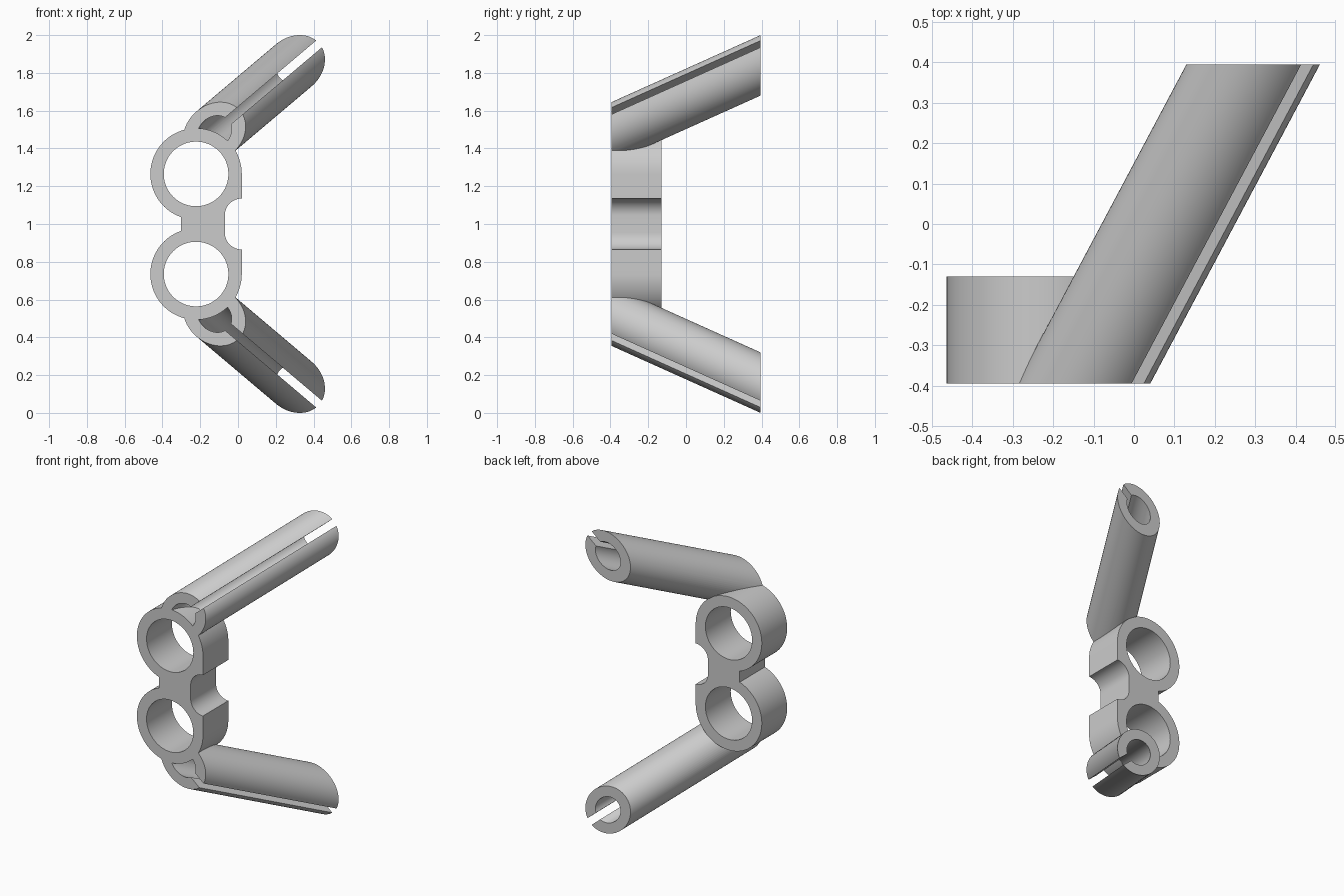
import bpy, bmesh
from math import sin, cos, pi, radians, asin, sqrt, atan2, hypot
from mathutils import Vector

if "Cube" in bpy.data.objects:
    bpy.data.objects.remove(bpy.data.objects["Cube"])

FRONT, DEPTH, BODY_DEPTH = -0.395, 0.79, 0.265
RING_X, RING_Z, RING_R, BORE_R = -0.222, 1.265, 0.242, 0.171

grey = bpy.data.materials.new("plain grey")
grey.use_nodes = True
colour = (0.6, 0.6, 0.6, 1)
grey.diffuse_color = colour
grey.node_tree.nodes["Principled BSDF"].inputs["Base Color"].default_value = colour


def arc(cx, cz, r, start, end, n):
    steps = [start + (end - start) * i / n for i in range(n + 1)]
    return [(cx + r * cos(a), cz + r * sin(a)) for a in steps]


def flip(points):
    """Mirror a profile across the middle height."""
    return [(x, 2 - z) for x, z in points]


def prism(name, profile, y, sweep):
    """Sweep a closed x-z profile along a vector."""
    bm = bmesh.new()
    face = bm.faces.new([bm.verts.new((x, y, z)) for x, z in profile])
    new = bmesh.ops.extrude_face_region(bm, geom=[face], use_keep_orig=True)["geom"]
    bmesh.ops.translate(bm, vec=Vector(sweep),
                        verts=[v for v in new if isinstance(v, bmesh.types.BMVert)])
    bmesh.ops.recalc_face_normals(bm, faces=bm.faces)
    mesh = bpy.data.meshes.new(name)
    bm.to_mesh(mesh)
    bm.free()
    mesh.materials.append(grey)
    obj = bpy.data.objects.new(name, mesh)
    bpy.context.collection.objects.link(obj)
    return obj


def cut(obj, cutter):
    """Subtract a cutter, then discard it."""
    cutter.hide_render = True
    mod = obj.modifiers.new("cut", "BOOLEAN")
    mod.operation, mod.solver, mod.object = "DIFFERENCE", "EXACT", cutter
    bpy.context.view_layer.objects.active = obj
    bpy.ops.object.modifier_apply(modifier=mod.name)
    bpy.data.objects.remove(cutter)


def smooth(obj):
    bpy.ops.object.select_all(action="DESELECT")
    obj.select_set(True)
    bpy.context.view_layer.objects.active = obj
    bpy.ops.object.shade_smooth_by_angle(angle=radians(30))


def ring_cylinder(name, r, upper):
    points = arc(RING_X, RING_Z, r, 0, 2 * pi, 96)[:-1]
    return prism(name, points if upper else flip(points), -0.6, (0, 0.7, 0))


# Double ring body: rounded side notch, upper ring, narrow web, then mirrored
web_angle = pi + atan2(sqrt(RING_R ** 2 - 0.08 ** 2), 0.08)
half = arc(0.02, 1.045, 0.09, pi, pi / 2, 16) + arc(RING_X, RING_Z, RING_R, 0, web_angle, 72)
body = prism("double_ring_body", half + flip(half)[::-1], FRONT, (0, BODY_DEPTH, 0))
for upper in (True, False):
    cut(body, ring_cylinder("bore_cutter", BORE_R, upper))
smooth(body)

# Slanted split tubes: a round tube cut off flat at front and back
sweep = Vector((0.42, DEPTH, 0.355))
lean = hypot(sweep.x, sweep.z)
ux, uz = sweep.x / lean, sweep.z / lean
stretch = sweep.length / DEPTH
SLOT = 0.047


def tube_arc(r, reverse=False):
    gap = asin(SLOT / 2 / r)
    circle = arc(0, 0, r, gap, 2 * pi - gap, 72)
    points = [(-0.125 + a * stretch * ux - b * uz, 1.485 + a * stretch * uz + b * ux)
              for a, b in circle]
    return points[::-1] if reverse else points


section = tube_arc(0.146) + tube_arc(0.081, reverse=True)
for name, upper in (("upper_split_tube", True), ("lower_split_tube", False)):
    direction = sweep if upper else (sweep.x, sweep.y, -sweep.z)
    tube = prism(name, section if upper else flip(section), FRONT, direction)
    cut(tube, ring_cylinder("ring_cutter", RING_R - 0.002, upper))
    # Drop any loose sliver left on the far side of the ring
    smooth(tube)
